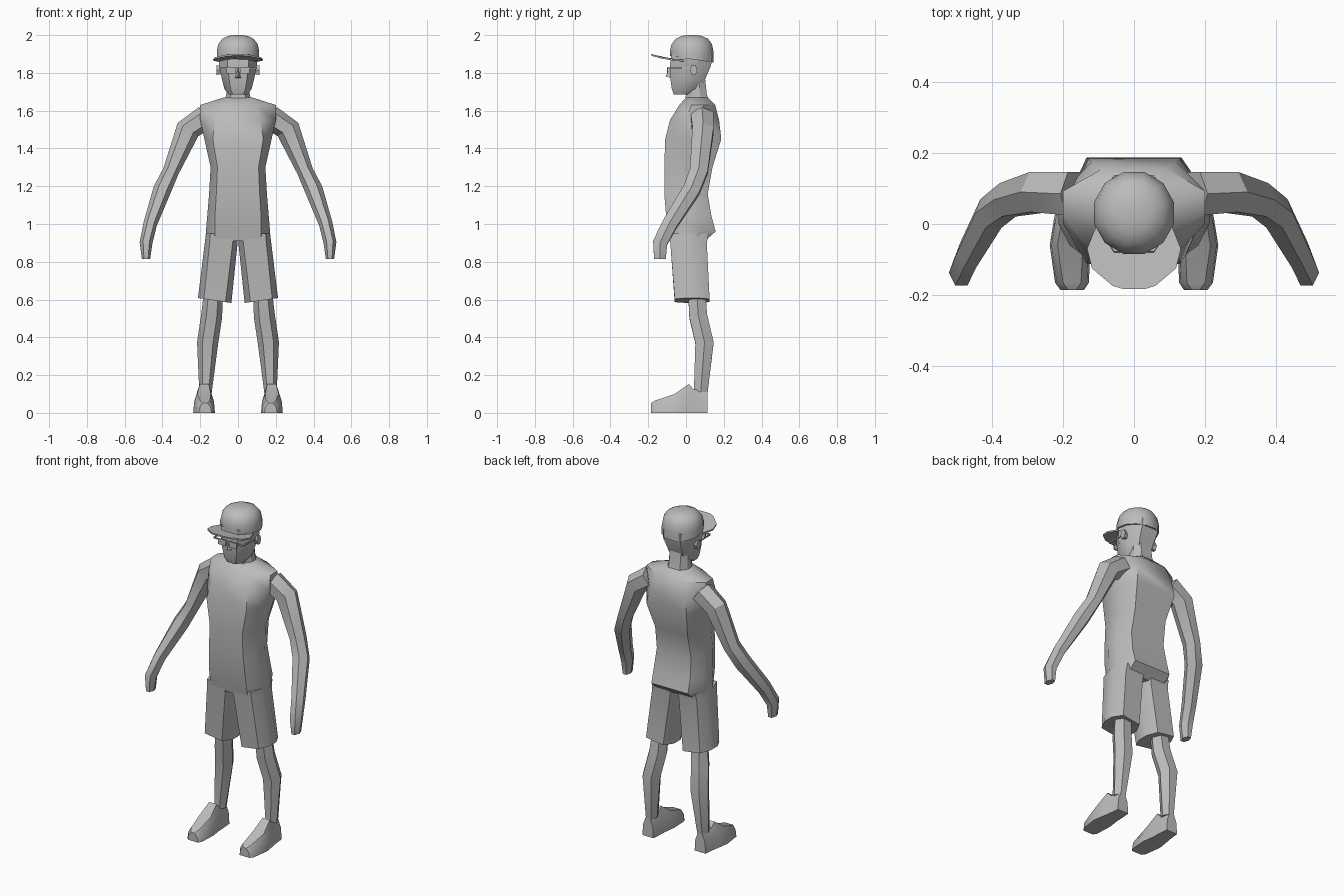
import bpy, bmesh, math
from mathutils import Vector

if "Cube" in bpy.data.objects:
    bpy.data.objects.remove(bpy.data.objects["Cube"])

grey = bpy.data.materials.new("plain grey")
grey.diffuse_color = (0.5, 0.5, 0.5, 1)
grey.use_nodes = True
grey.node_tree.nodes["Principled BSDF"].inputs["Base Color"].default_value = grey.diffuse_color


def finish(bm, name, mirror=False, angle=32):
    bmesh.ops.recalc_face_normals(bm, faces=bm.faces)
    mesh = bpy.data.meshes.new(name)
    bm.to_mesh(mesh)
    bm.free()
    mesh.materials.append(grey)
    ob = bpy.data.objects.new(name, mesh)
    bpy.context.collection.objects.link(ob)
    bpy.ops.object.select_all(action='DESELECT')
    ob.select_set(True)
    bpy.context.view_layer.objects.active = ob
    bpy.ops.object.shade_smooth_by_angle(angle=math.radians(angle))
    if mirror:
        ob.modifiers.new("other side", 'MIRROR')
    return ob


def loft(name, rings, mirror=False, angle=32):
    """Skin closed rings of equal length and cap both ends."""
    bm = bmesh.new()
    vs = [[bm.verts.new(p) for p in r] for r in rings]
    n = len(vs[0])
    for a, b in zip(vs, vs[1:]):
        for i in range(n):
            j = (i + 1) % n
            bm.faces.new((a[i], a[j], b[j], b[i]))
    bm.faces.new(vs[0])
    bm.faces.new(vs[-1])
    return finish(bm, name, mirror, angle)


def octagon(z, x0, x1, yf, yb, corner=0.6, tilt=0.0):
    """Horizontal ring with flat front, back and sides."""
    c, w, d = (x0 + x1) / 2, (x1 - x0) / 2, yb - yf
    half = [(corner, yf), (1, yf + .33 * d), (1, yf + .67 * d), (corner, yb)]
    pts = half + [(-x, y) for x, y in reversed(half)]
    return [(c + x * w, y, z + tilt * x) for x, y in pts]


def tube(name, path, sides=6, mirror=True):
    """Limb through (x, y, z, lateral radius, depth radius) stations."""
    P = [Vector(p[:3]) for p in path]
    rings = []
    for i, p in enumerate(path):
        t = (P[min(i + 1, len(P) - 1)] - P[max(i - 1, 0)]).normalized()
        n = Vector((-t.z, 0, t.x)).normalized()
        b = t.cross(n)
        rings.append([P[i] + n * p[3] * math.cos(k * math.tau / sides)
                      + b * p[4] * math.sin(k * math.tau / sides) for k in range(sides)])
    return loft(name, rings, mirror)


def box(name, centre, size, mirror=False):
    bm = bmesh.new()
    bmesh.ops.create_cube(bm, size=1)
    for v in bm.verts:
        v.co = Vector([c + a * s for c, a, s in zip(centre, v.co, size)])
    return finish(bm, name, mirror)


# shirt: z, half width, front, back, corner fraction
shirt = [(1.67, .075, .00, .115, .6), (1.63, .20, -.035, .155, .45),
         (1.55, .20, -.085, .175, .6), (1.45, .178, -.11, .187, .75),
         (1.30, .145, -.115, .14, .75), (1.16, .153, -.115, .115, .75),
         (1.04, .163, -.105, .135, .75), (.96, .170, -.092, .157, .72),
         (.91, .170, -.083, .10, .72)]
loft("shirt", [octagon(z, -w, w, f, b, c) for z, w, f, b, c in shirt], angle=38)

# shorts: one leg, mirrored
loft("shorts_leg", [octagon(.95, 0, .170, -.088, .12, .72),
                    octagon(.90, .002, .176, -.083, .11, .7),
                    octagon(.595, .035, .212, -.06, .125, .65, .013)], True)

# arms with hands
tube("arm", [(.17, .085, 1.565, .065, .07), (.265, .09, 1.50, .065, .065),
             (.355, .068, 1.28, .043, .055), (.402, .03, 1.18, .048, .052),
             (.465, -.085, 1.0, .036, .046), (.487, -.137, .90, .034, .044),
             (.487, -.138, .815, .022, .036)])

# bare lower legs
tube("leg", [(.128, .055, .66, .05, .052), (.14, .065, .51, .056, .055),
             (.161, .098, .37, .056, .056), (.172, .078, .11, .033, .042)])

# shoes, lofted from toe to heel
shoe = [(-.185, .14, .207, .052), (-.165, .127, .222, .065), (-.06, .122, .237, .10),
        (.015, .132, .225, .153), (.04, .132, .22, .125), (.115, .138, .212, .115)]
loft("shoe", [[(x0, y, 0), (x1, y, 0), (x1 - .005, y, h * .6), (x1 - .022, y, h),
               (x0 + .022, y, h), (x0 + .005, y, h * .6)] for y, x0, x1, h in shoe], True)

# neck and head
loft("neck", [octagon(1.62, -.075, .075, -.01, .13), octagon(1.69, -.062, .062, .0, .11),
              octagon(1.78, -.062, .062, .0, .10)])
head = [(1.685, .05, -.065, .03), (1.715, .072, -.075, .085), (1.77, .086, -.083, .103),
        (1.84, .100, -.085, .133), (1.90, .102, -.078, .138)]
loft("head", [octagon(z, -w, w, f, b, .55) for z, w, f, b in head])

# nose
bm = bmesh.new()
tip = bm.verts.new((0, -.108, 1.782))
base = [bm.verts.new(p) for p in ((0, -.08, 1.835), (-.018, -.08, 1.772), (.018, -.08, 1.772))]
for i in range(3):
    bm.faces.new((tip, base[i], base[(i + 1) % 3]))
bm.faces.new(base)
finish(bm, "nose")

# ears
loft("ear", [[(x, .04 + r * math.cos(k * math.tau / 6) * .02,
               1.815 + r * math.sin(k * math.tau / 6) * .03) for k in range(6)]
             for x, r in ((.085, .8), (.113, 1))], True)

# glasses
box("lens", (.037, -.098, 1.815), (.05, .007, .034), True)
box("glasses_bridge", (0, -.098, 1.824), (.03, .007, .008))
box("glasses_hinge", (.078, -.092, 1.824), (.036, .007, .008), True)
box("glasses_arm", (.098, -.025, 1.824), (.006, .135, .008), True)

# cap crown: rim tilts down towards the back
crown = []
for s, z, tilt in ((1.0, 1.872, .15), (1.0, 1.915, .06), (.93, 1.952, 0),
                   (.75, 1.98, 0), (.45, 1.996, 0), (.18, 2.0, 0)):
    ring = []
    for k in range(12):
        a = (k + .5) * math.tau / 12
        y = s * .119 * math.sin(a)
        ring.append((s * .116 * math.cos(a), .031 + y, z - tilt * y))
    crown.append(ring)
loft("cap_crown", crown, angle=40)

# cap visor
outline = [(.10, .01), (.132, -.07), (.118, -.125), (.06, -.174), (.03, -.183)]
outline += [(-x, y) for x, y in reversed(outline)]
loft("cap_visor", [[(x, y, 1.877 - .14 * (y + .08) + h - .6 * x * x) for x, y in outline]
                   for h in (0, .009)])
